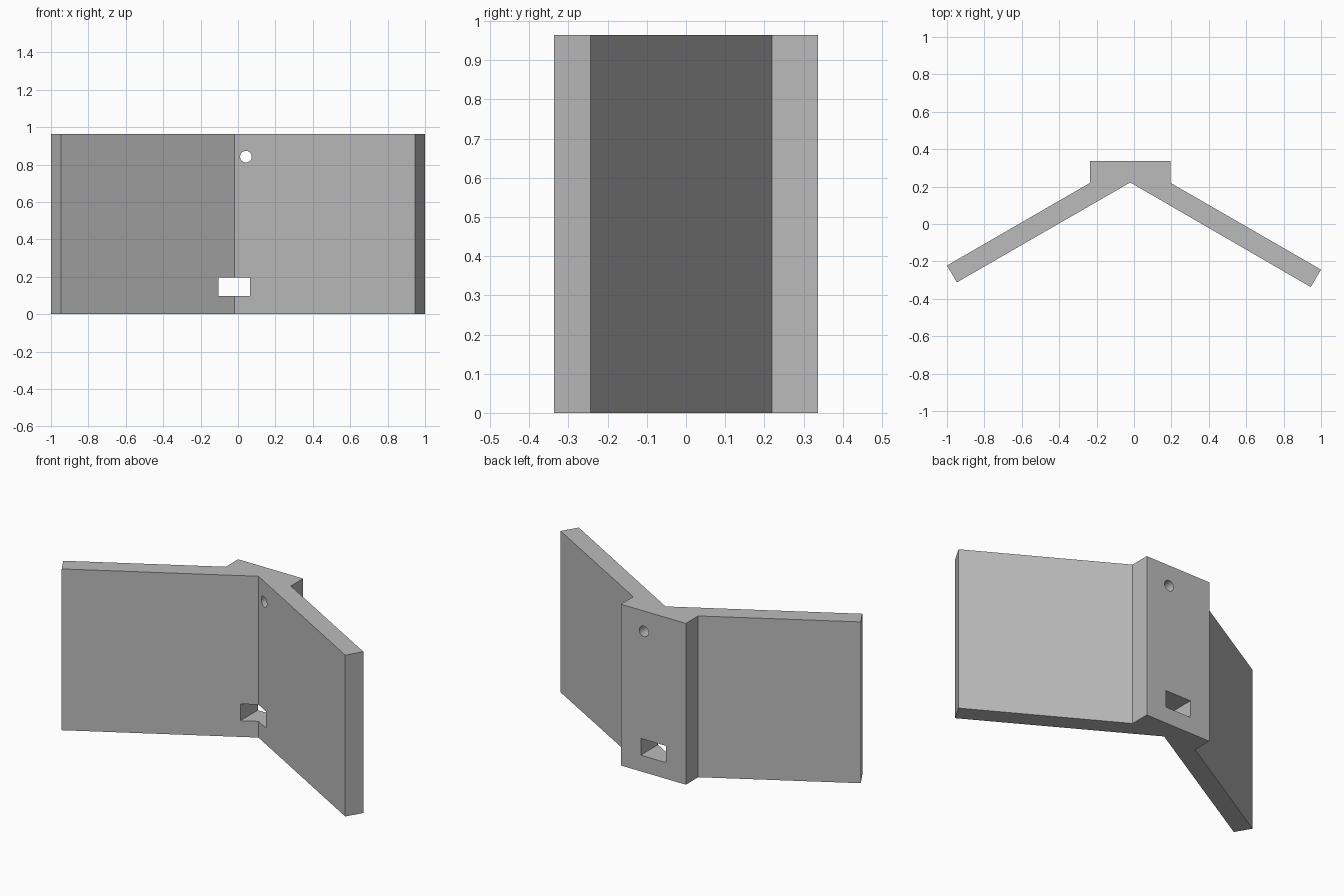
import bpy
import bmesh
import math

default = bpy.data.objects.get("Cube")
if default:
    bpy.data.objects.remove(default, do_unlink=True)

HEIGHT = 0.964

grey = bpy.data.materials.new("plain grey")
grey.use_nodes = True
colour = (0.5, 0.5, 0.5, 1.0)
grey.diffuse_color = colour
grey.node_tree.nodes["Principled BSDF"].inputs["Base Color"].default_value = colour


def extrude_profile(name, points, vector):
    """Solid made by sweeping a flat outline along a vector."""
    bm = bmesh.new()
    face = bm.faces.new([bm.verts.new(p) for p in points])
    swept = bmesh.ops.extrude_face_region(bm, geom=[face])["geom"]
    verts = [g for g in swept if isinstance(g, bmesh.types.BMVert)]
    bmesh.ops.translate(bm, verts=verts, vec=vector)
    bmesh.ops.recalc_face_normals(bm, faces=bm.faces)
    mesh = bpy.data.meshes.new(name)
    bm.to_mesh(mesh)
    bm.free()
    mesh.materials.append(grey)
    obj = bpy.data.objects.new(name, mesh)
    bpy.context.collection.objects.link(obj)
    return obj


def cut(target, cutter):
    """Subtract the cutter, then discard it."""
    cutter.hide_render = True
    mod = target.modifiers.new(cutter.name, 'BOOLEAN')
    mod.operation = 'DIFFERENCE'
    mod.solver = 'EXACT'
    mod.object = cutter
    bpy.context.view_layer.objects.active = target
    bpy.ops.object.modifier_apply(modifier=mod.name)
    bpy.data.objects.remove(cutter, do_unlink=True)


# Angled bracket: two splayed wings meeting at a flat-backed block
outline = [(-0.235, 0.337), (-0.235, 0.22), (-1.0, -0.222), (-0.947, -0.312),
           (-0.02, 0.222), (0.945, -0.337), (1.0, -0.244), (0.195, 0.22),
           (0.195, 0.337)]
bracket = extrude_profile("angled_bracket", [(x, y, 0) for x, y in outline],
                          (0, 0, HEIGHT))

# Rectangular slot through the block near the bottom
slot = [(-0.105, 0.097), (0.063, 0.097), (0.063, 0.197), (-0.105, 0.197)]
cut(bracket, extrude_profile("slot_cutter", [(x, -0.5, z) for x, z in slot],
                             (0, 1, 0)))

# Round screw hole near the top
angles = [math.tau * i / 32 for i in range(32)]
hole = [(0.042 + 0.031 * math.cos(a), -0.5, 0.842 + 0.031 * math.sin(a))
        for a in angles]
cut(bracket, extrude_profile("hole_cutter", hole, (0, 1, 0)))

# Smooth the hole wall, keep every corner crisp
bpy.ops.object.select_all(action='DESELECT')
bracket.select_set(True)
bpy.context.view_layer.objects.active = bracket
bpy.ops.object.shade_smooth_by_angle(angle=math.radians(25))
